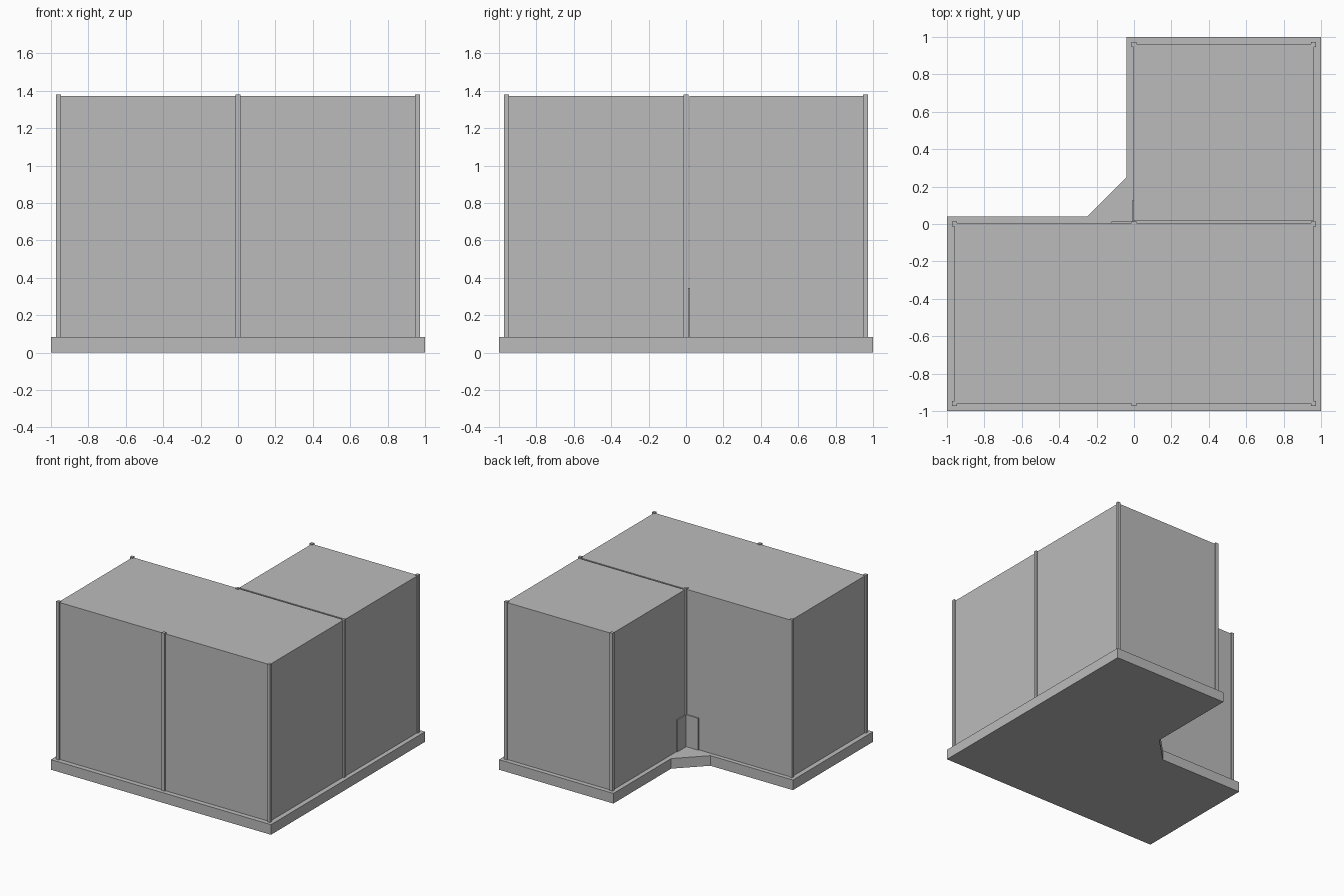
import bpy
import bmesh

default = bpy.data.objects.get("Cube")
if default:
    bpy.data.objects.remove(default, do_unlink=True)

# Single grey material
grey = bpy.data.materials.new("plain_grey")
grey.use_nodes = True
colour = (0.5, 0.5, 0.5, 1)
grey.diffuse_color = colour
grey.node_tree.nodes["Principled BSDF"].inputs["Base Color"].default_value = colour


def prism(name, outline, bottom, top):
    """Extrude a counter-clockwise plan outline between two heights."""
    bm = bmesh.new()
    face = bm.faces.new([bm.verts.new((x, y, bottom)) for x, y in outline])
    result = bmesh.ops.extrude_face_region(bm, geom=[face])
    risen = [v for v in result["geom"] if isinstance(v, bmesh.types.BMVert)]
    bmesh.ops.translate(bm, verts=risen, vec=(0, 0, top - bottom))
    bmesh.ops.recalc_face_normals(bm, faces=bm.faces)
    mesh = bpy.data.meshes.new(name)
    bm.to_mesh(mesh)
    bm.free()
    mesh.materials.append(grey)
    obj = bpy.data.objects.new(name, mesh)
    bpy.context.scene.collection.objects.link(obj)
    return obj


def box(name, x0, x1, y0, y1, bottom, top):
    return prism(name, [(x0, y0), (x1, y0), (x1, y1), (x0, y1)], bottom, top)


FLOOR = 0.083   # top of the plinth
ROOF = 1.372    # top of the blocks
WALL = 0.96     # outer wall distance
SEAM = 0.005    # front block's back wall
GAP = 0.018     # back block's front wall

# L-shaped plinth with a chamfered inner corner
prism("plinth", [(-1, -1), (1, -1), (1, 1), (-0.04, 1),
                 (-0.04, 0.25), (-0.25, 0.04), (-1, 0.04)], 0, FLOOR)

# Two wings separated by a narrow seam
box("front_wing", -WALL, WALL, -WALL, SEAM, FLOOR, ROOF)
box("back_wing", -0.003, WALL + 0.003, GAP, WALL + 0.003, FLOOR, ROOF)

# Slim posts at every wall corner and joint
posts = {
    "front_right_post": (-WALL, -WALL), "front_middle_post": (0, -WALL),
    "front_left_post": (WALL, -WALL), "middle_right_post": (-WALL, 0),
    "inner_corner_post": (0, 0), "middle_left_post": (WALL, 0),
    "back_right_post": (0, WALL), "back_left_post": (WALL, WALL),
}
HALF = 0.0125
for name, (x, y) in posts.items():
    box(name, x - HALF, x + HALF, y - HALF, y + HALF, FLOOR, ROOF + 0.008)

# Low panels meeting in the inner corner
PANEL_TOP = 0.345
box("inner_panel_front", -0.12, -0.012, SEAM, 0.014, FLOOR, PANEL_TOP)
box("inner_panel_side", -0.012, -0.003, SEAM, 0.125, FLOOR, PANEL_TOP)
